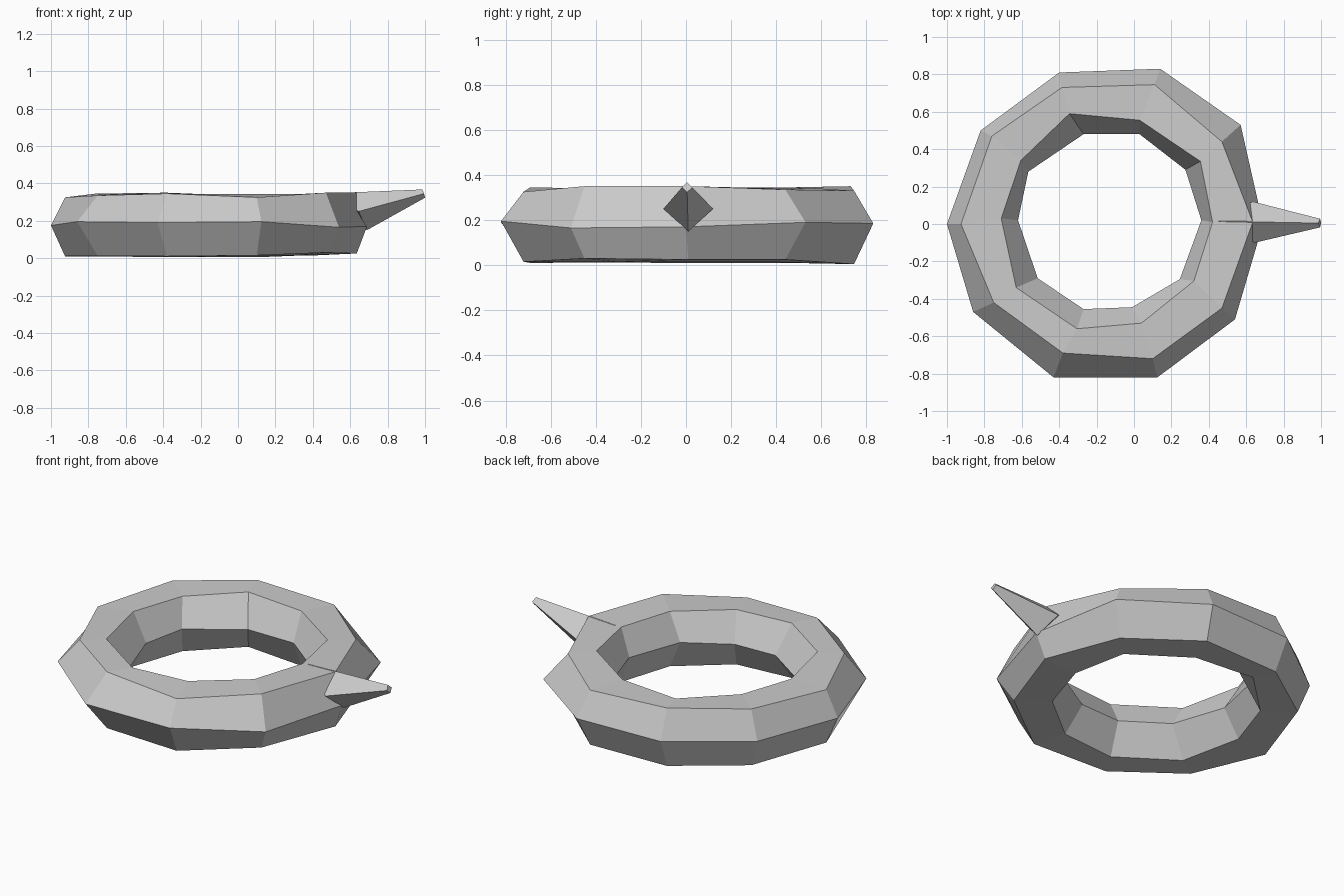
import bpy, bmesh

if "Cube" in bpy.data.objects:
    bpy.data.objects.remove(bpy.data.objects["Cube"])

# plan outlines of the hand-cut ring: ten corners, counter-clockwise from +x
outer = [(.69, 0), (.57, .53), (.14, .83), (-.40, .81), (-.82, .50),
         (-1, 0), (-.86, -.47), (-.43, -.82), (.125, -.82), (.54, -.51)]
rim_out = [(.635, .01), (.47, .44), (.11, .745), (-.385, .73), (-.76, .47),
           (-.925, 0), (-.75, -.42), (-.38, -.69), (.10, -.72), (.47, -.45)]
rim_in = [(.42, .01), (.355, .335), (.03, .555), (-.345, .59), (-.605, .34),
          (-.71, .03), (-.63, -.34), (-.305, -.56), (.04, -.53), (.32, -.305)]
inner = [(.36, .02), (.275, .29), (.03, .48), (-.27, .48), (-.565, .28),
         (-.62, .02), (-.515, -.29), (-.27, -.455), (-.01, -.445), (.245, -.295)]
# slight height wobble of the outer and top edges
mid_z = [.17, .19, .185, .185, .18, .175, .195, .19, .195, .165]
top_z = [.35, .335, .33, .35, .345, .325, .335, .345, .325, .35]


def skin(name, loops, closed):
    """Bridge equal-length point loops into a flat-shaded solid."""
    bm = bmesh.new()
    rows = [[bm.verts.new(p) for p in loop] for loop in loops]
    n = len(rows[0])
    pairs = list(zip(rows, rows[1:] + rows[:1]))
    for a, b in pairs if closed else pairs[:-1]:
        for i in range(n):
            j = (i + 1) % n
            bm.faces.new((a[i], a[j], b[j], b[i]))
    if not closed:
        bm.faces.new(rows[0])
        bm.faces.new(rows[-1])
    bmesh.ops.recalc_face_normals(bm, faces=bm.faces)
    mesh = bpy.data.meshes.new(name)
    bm.to_mesh(mesh)
    bm.free()
    bpy.context.collection.objects.link(bpy.data.objects.new(name, mesh))


def lift(outline, heights):
    return [(x, y, z) for (x, y), z in zip(outline, heights)]


low_z = [.025, .025, .005, .005, .01, .01, .012, .01, .015, .03]
flat_top, flat_mid, flat_low = [.342] * 10, [.18] * 10, [.015] * 10

# ring with a hexagonal cross-section
skin("ring", [lift(outer, mid_z), lift(rim_out, top_z), lift(rim_in, flat_top),
              lift(inner, flat_mid), lift(rim_in, flat_low), lift(rim_out, low_z)], True)

# four-sided tapering spike, rising outward from the ring
skin("spike", [[(.45, .015, .345), (.635, .12, .25), (.69, .01, .15), (.645, -.10, .25)],
               [(.985, .005, .367), (.995, .028, .345), (1, .005, .323), (.995, -.018, .345)]], False)
